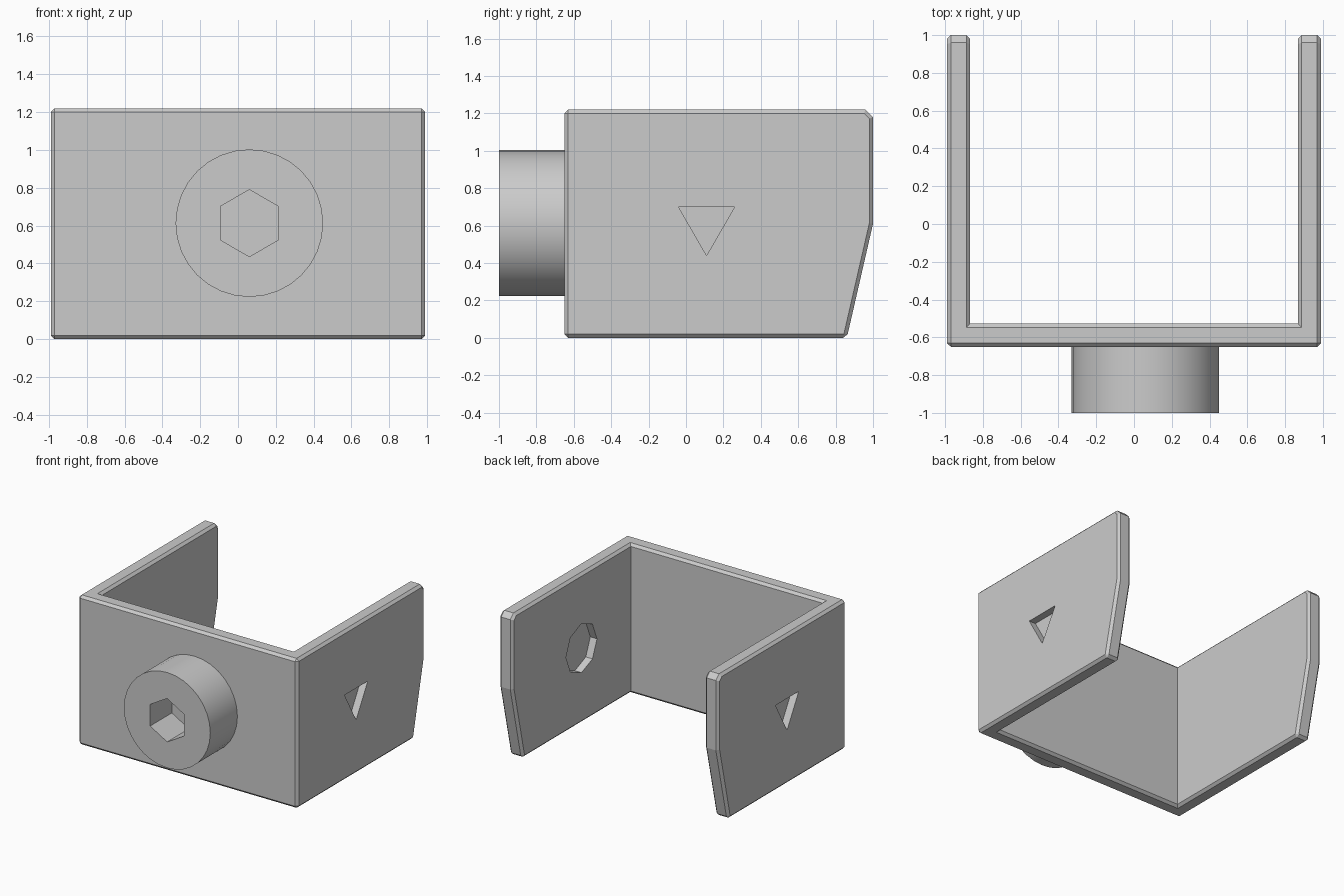
import bpy
import bmesh
from math import radians, pi

cube = bpy.data.objects.get("Cube")
if cube:
    bpy.data.objects.remove(cube, do_unlink=True)

grey = bpy.data.materials.new("plain_grey")
grey.use_nodes = True
grey.diffuse_color = (0.6, 0.6, 0.6, 1)
grey.node_tree.nodes["Principled BSDF"].inputs["Base Color"].default_value = (0.6, 0.6, 0.6, 1)

HALF, THICK, FRONT = 0.99, 0.123, -0.65
MID_Z = 0.613
ALONG_X = (pi / 2, 0, pi / 2)
ALONG_X_DOWN = (-pi / 2, 0, pi / 2)
ALONG_Y = (pi / 2, 0, 0)


def prism(name, sides, radius, depth, location, rotation):
    bpy.ops.mesh.primitive_cylinder_add(vertices=sides, radius=radius, depth=depth,
                                        location=location, rotation=rotation)
    obj = bpy.context.object
    obj.name = name
    obj.data.materials.append(grey)
    return obj


def cut(target, cutter):
    """Subtract the cutter from the target, then discard the cutter."""
    cutter.hide_render = True
    mod = target.modifiers.new("recess", "BOOLEAN")
    mod.operation = "DIFFERENCE"
    mod.solver = "EXACT"
    mod.object = cutter
    bpy.context.view_layer.objects.active = target
    bpy.ops.object.modifier_apply(modifier=mod.name)
    bpy.data.objects.remove(cutter, do_unlink=True)


def u_ring(back):
    """U-shaped outline with both arms ending at the given depth."""
    inner, inside = HALF - THICK, FRONT + THICK
    return [(-HALF, FRONT), (HALF, FRONT), (HALF, back), (inner, back),
            (inner, inside), (-inner, inside), (-inner, back), (-HALF, back)]


# Bracket: U outlines lofted upward, with shaped arm ends
bm = bmesh.new()
rings = []
for z, back in [(0, 0.86), (0.61, 1.0), (1.18, 1.0), (1.22, 0.96)]:
    rings.append([bm.verts.new((x, y, z)) for x, y in u_ring(back)])
for low, high in zip(rings, rings[1:]):
    for i in range(len(low)):
        j = (i + 1) % len(low)
        bm.faces.new((low[i], low[j], high[j], high[i]))
bm.faces.new(rings[0][::-1])
bm.faces.new(rings[-1])
bmesh.ops.recalc_face_normals(bm, faces=bm.faces)
bmesh.ops.dissolve_limit(bm, angle_limit=radians(1), verts=bm.verts, edges=bm.edges)

# Narrow chamfer on the outward edges only
sharp = [e for e in bm.edges if e.is_convex and e.calc_face_angle(0) > radians(50)]
bmesh.ops.bevel(bm, geom=sharp, offset=0.02, offset_type="OFFSET", segments=1,
                profile=0.5, affect="EDGES")
mesh = bpy.data.meshes.new("bracket")
bm.to_mesh(mesh)
bm.free()
mesh.materials.append(grey)
bracket = bpy.data.objects.new("bracket", mesh)
bpy.context.collection.objects.link(bracket)

# Triangular recesses on the outside of both arms
for side in (-1, 1):
    cut(bracket, prism("triangle_cutter", 3, 0.173, 0.12,
                       (side * HALF, 0.11, MID_Z), ALONG_X_DOWN))

# Eight-sided recess on the inside of the left arm
cut(bracket, prism("octagon_cutter", 8, 0.2, 0.12,
                   (HALF - THICK, 0.11, MID_Z), ALONG_X))

# Round boss on the front with a hexagonal socket
boss = prism("boss", 32, 0.39, 0.37, (0.06, -0.815, MID_Z), ALONG_Y)
cut(boss, prism("socket_cutter", 6, 0.177, 0.56, (0.06, -1.0, MID_Z), ALONG_Y))
bpy.ops.object.select_all(action="DESELECT")
boss.select_set(True)
bpy.context.view_layer.objects.active = boss
bpy.ops.object.shade_smooth_by_angle(angle=radians(30))
